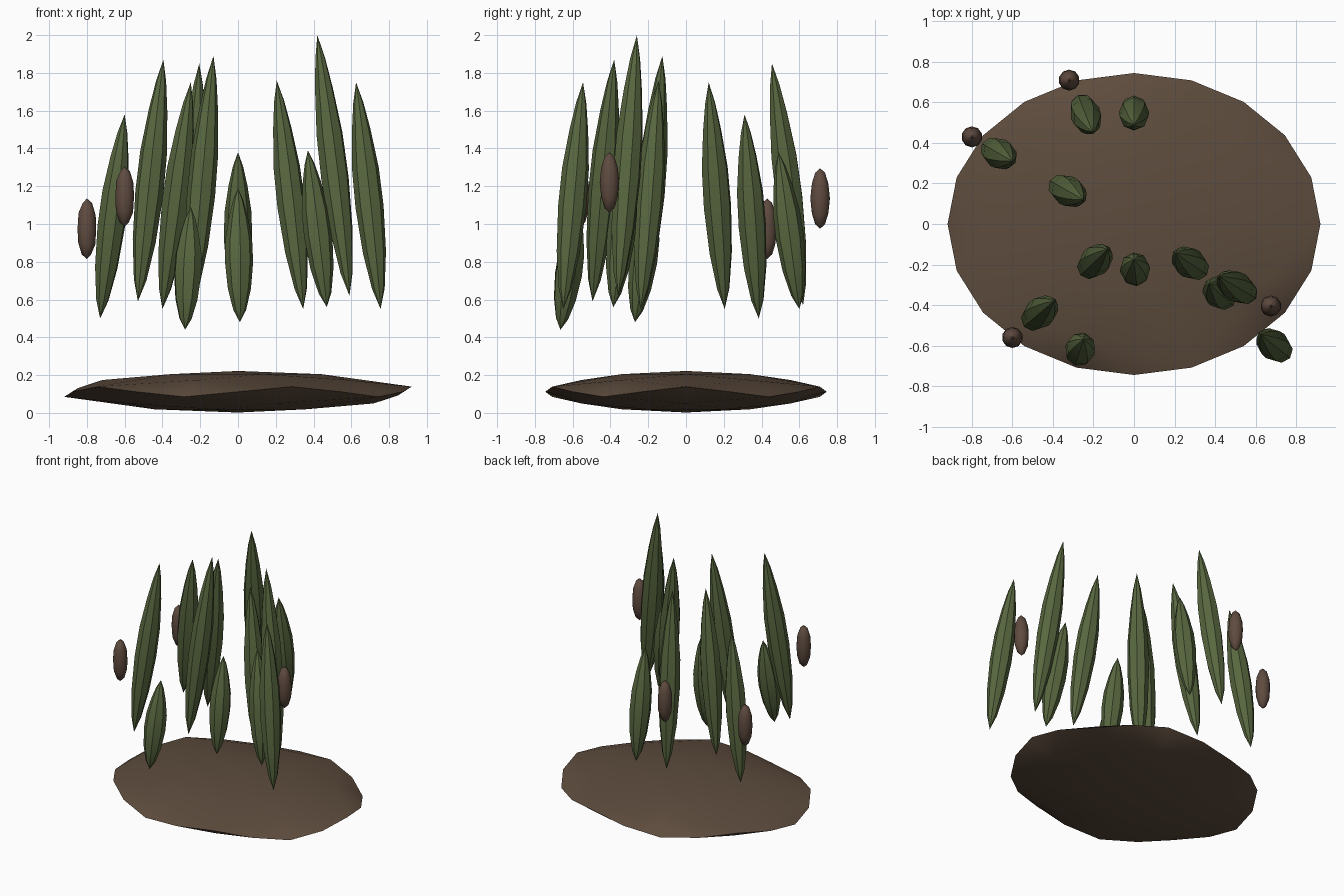
import bpy, bmesh, math
from mathutils import Vector, Matrix

cube = bpy.data.objects.get("Cube")
if cube:
    bpy.data.objects.remove(cube, do_unlink=True)


def material(name, rgb):
    m = bpy.data.materials.new(name)
    m.use_nodes = True
    m.diffuse_color = (*rgb, 1)
    m.node_tree.nodes["Principled BSDF"].inputs["Base Color"].default_value = (*rgb, 1)
    return m


SOIL = material("soil brown", (0.11, 0.072, 0.047))
LEAF = material("leaf green", (0.098, 0.135, 0.05))
SPIKE = material("seed brown", (0.115, 0.07, 0.05))


def finish(bm, name, mat, angle):
    bmesh.ops.recalc_face_normals(bm, faces=bm.faces)
    mesh = bpy.data.meshes.new(name)
    bm.to_mesh(mesh)
    bm.free()
    mesh.materials.append(mat)
    ob = bpy.data.objects.new(name, mesh)
    bpy.context.collection.objects.link(ob)
    bpy.ops.object.select_all(action="DESELECT")
    ob.select_set(True)
    bpy.context.view_layer.objects.active = ob
    bpy.ops.object.shade_smooth_by_angle(angle=math.radians(angle))
    return ob


# Ground mound: flattened hull with a zigzag rim, mirrored through its centre
bm = bmesh.new()
RX, RY, MID = 0.92, 0.745, 0.112


def mound_point(degrees, r, z):
    a = math.radians(degrees)
    p = Vector((RX * r * math.cos(a), RY * r * math.sin(a), z))
    for s in (1, -1):
        bm.verts.new(p * s + Vector((0, 0, MID)))


mound_point(0, 0, 0.11)
for k in range(5):
    step = 72 * k
    mound_point(step, 1, 0.027)
    mound_point(step + 18, 1, 0)
    mound_point(step, 0.48, 0.093)
    mound_point(step + 36, 0.92, 0.02)
    mound_point(step + 36, 0.78, 0.062)
bmesh.ops.convex_hull(bm, input=bm.verts)
finish(bm, "ground_mound", SOIL, 30)

# Reed blades: tapered spindles from a bottom point to a top point
PROFILE = [(0.09, 0.45), (0.25, 0.82), (0.45, 1), (0.62, 0.95), (0.79, 0.66), (0.91, 0.36)]
SIDES = 8


def blade(name, bottom, top, radius):
    bm = bmesh.new()
    a, b = Vector(bottom), Vector(top)
    turn = (b - a).to_track_quat("Z", "Y")
    rings = []
    for t, r in PROFILE:
        c = a.lerp(b, t)
        angles = [math.tau * i / SIDES for i in range(SIDES)]
        rings.append([bm.verts.new(c + turn @ Vector((math.cos(q), math.sin(q), 0)) * r * radius)
                      for q in angles])
    low, high = bm.verts.new(a), bm.verts.new(b)
    for i in range(SIDES):
        j = (i + 1) % SIDES
        bm.faces.new((low, rings[0][j], rings[0][i]))
        bm.faces.new((high, rings[-1][i], rings[-1][j]))
        for p, q in zip(rings, rings[1:]):
            bm.faces.new((p[i], p[j], q[j], q[i]))
    finish(bm, name, LEAF, 30)


BLADES = [
    ((-0.73, 0.385, 0.50), (-0.60, 0.31, 1.58)),
    ((-0.53, -0.495, 0.59), (-0.395, -0.38, 1.87)),
    ((-0.40, 0.205, 0.55), (-0.25, 0.12, 1.75)),
    ((-0.27, 0.62, 0.57), (-0.205, 0.455, 1.85)),
    ((-0.25, -0.24, 0.55), (-0.13, -0.125, 1.89)),
    ((-0.28, -0.665, 0.44), (-0.25, -0.57, 1.09)),
    ((0.0, 0.60, 0.55), (0.0, 0.49, 1.38)),
    ((0.01, -0.27, 0.48), (0.0, -0.175, 1.19)),
    ((0.345, -0.24, 0.55), (0.205, -0.145, 1.76)),
    ((0.47, -0.385, 0.56), (0.37, -0.295, 1.39)),
    ((0.59, -0.36, 0.62), (0.42, -0.26, 2.0)),
    ((0.755, -0.65, 0.55), (0.625, -0.545, 1.75)),
]
for n, (low, high) in enumerate(BLADES, 1):
    blade(f"reed_blade_{n}", low, high, 0.075)

# Seed spikes: stretched balls
SPIKES = [(-0.80, 0.43, 0.975), (-0.60, -0.56, 1.145), (-0.32, 0.71, 1.135), (0.675, -0.405, 1.22)]
for n, place in enumerate(SPIKES, 1):
    bm = bmesh.new()
    bmesh.ops.create_icosphere(bm, subdivisions=2, radius=1)
    bmesh.ops.transform(bm, matrix=Matrix.Translation(place) @ Matrix.Diagonal((0.052, 0.052, 0.16, 1)),
                        verts=bm.verts)
    finish(bm, f"seed_spike_{n}", SPIKE, 30)
